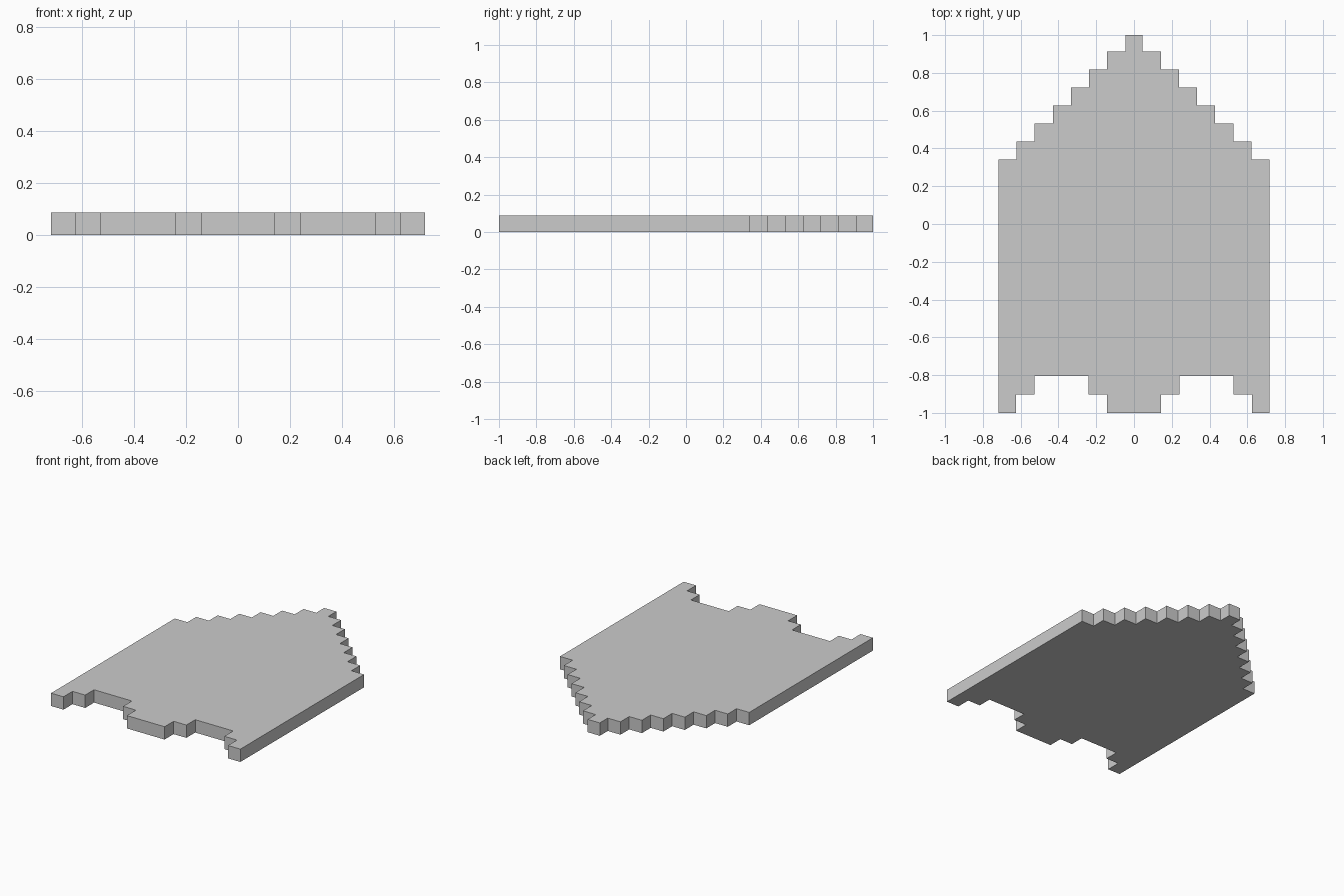
import bpy
import bmesh

cube = bpy.data.objects.get("Cube")
if cube:
    bpy.data.objects.remove(cube, do_unlink=True)

THICKNESS = 0.088
STEP = 0.096

# Right half of the notched front edge, from the centre outwards
half = [(0.143, -1.0), (0.143, -0.902), (0.24, -0.902), (0.24, -0.806),
        (0.528, -0.806), (0.528, -0.902), (0.624, -0.902), (0.624, -1.0),
        (0.718, -1.0)]

# Staircase climbing from the side to the back tip
for i in range(7, -1, -1):
    x = 0.718 if i == 7 else 0.046 + STEP * i
    y = 1.0 if i == 0 else 1.009 - 0.0955 * i
    if i < 7:
        half.append((x, half[-1][1]))
    half.append((x, y))

# Mirror the half outline into one closed loop
outline = half + [(-x, y) for x, y in reversed(half)]

# Extrude the outline into a flat plate
bm = bmesh.new()
base = bm.faces.new([bm.verts.new((x, y, 0)) for x, y in outline])
top = bmesh.ops.extrude_face_region(bm, geom=[base], use_keep_orig=True)
verts = [v for v in top["geom"] if isinstance(v, bmesh.types.BMVert)]
bmesh.ops.translate(bm, verts=verts, vec=(0, 0, THICKNESS))
bmesh.ops.recalc_face_normals(bm, faces=bm.faces)

mesh = bpy.data.meshes.new("stepped_plate")
bm.to_mesh(mesh)
bm.free()
plate = bpy.data.objects.new("stepped_plate", mesh)
bpy.context.collection.objects.link(plate)
